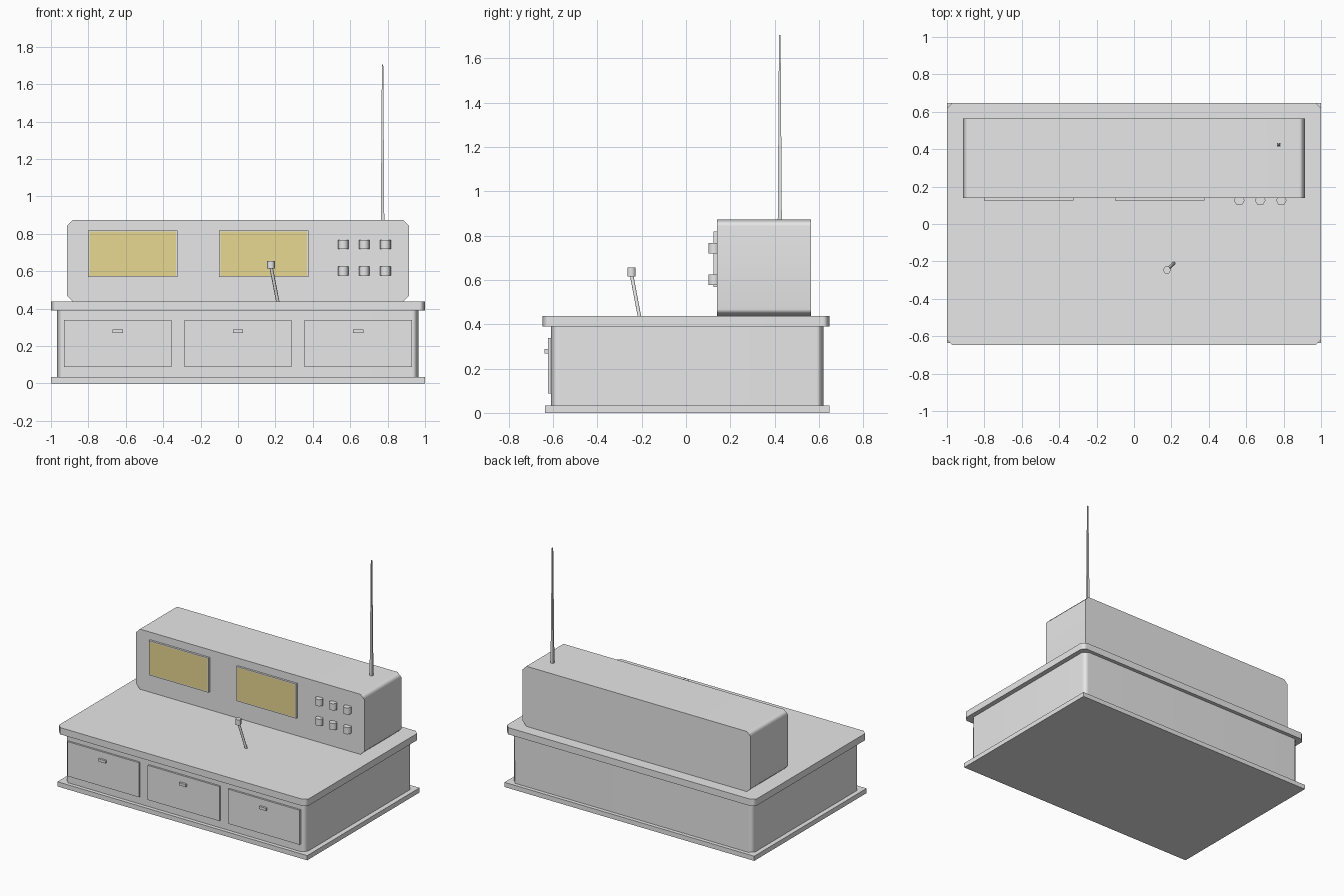
import bpy, bmesh, math
from mathutils import Vector, Matrix

if "Cube" in bpy.data.objects:
    bpy.data.objects.remove(bpy.data.objects["Cube"])


def material(name, rgb):
    m = bpy.data.materials.new(name)
    m.diffuse_color = (*rgb, 1)
    m.use_nodes = True
    m.node_tree.nodes["Principled BSDF"].inputs["Base Color"].default_value = m.diffuse_color
    return m


GREY = material("light_grey", (0.8, 0.8, 0.8))
YELLOW = material("screen_yellow", (0.8, 0.69, 0.29))


def finish(name, bm, mats=(GREY,), angle=None):
    bmesh.ops.recalc_face_normals(bm, faces=bm.faces)
    me = bpy.data.meshes.new(name)
    bm.to_mesh(me)
    bm.free()
    for m in mats:
        me.materials.append(m)
    ob = bpy.data.objects.new(name, me)
    bpy.context.collection.objects.link(ob)
    if angle:
        bpy.ops.object.select_all(action='DESELECT')
        ob.select_set(True)
        bpy.context.view_layer.objects.active = ob
        bpy.ops.object.shade_smooth_by_angle(angle=math.radians(angle))
        # keep the large faces flat, shade only across the chamfers
        ob.modifiers.new("weighted", 'WEIGHTED_NORMAL').keep_sharp = True
    return ob


def box_mesh(x, y, z):
    bm = bmesh.new()
    bmesh.ops.create_cube(bm, size=1)
    for v in bm.verts:
        v.co = Vector([r[0] if c < 0 else r[1] for c, r in zip(v.co, (x, y, z))])
    bm.normal_update()
    return bm


def box(name, x, y, z, axis=None, bevel=0.0):
    """Box from (min, max) ranges; edges along one axis may be chamfered."""
    bm = box_mesh(x, y, z)
    if axis is not None:
        edges = [e for e in bm.edges
                 if abs((e.verts[0].co - e.verts[1].co).normalized()[axis]) > 0.9]
        bmesh.ops.bevel(bm, geom=edges, offset=bevel, segments=1, affect='EDGES')
    return finish(name, bm, angle=50 if axis is not None else None)


def screen(name, x, y, z):
    """Grey plate with a yellow panel inset in its front face."""
    bm = box_mesh(x, y, z)
    front = [f for f in bm.faces if f.normal.y < -0.9]
    bmesh.ops.inset_region(bm, faces=front, thickness=0.01, depth=0)
    front[0].material_index = 1
    return finish(name, bm, (GREY, YELLOW))


def rod(name, a, b, r1, r2, sides=6, turn=90):
    """Tapered prism between two points."""
    a, b = Vector(a), Vector(b)
    bm = bmesh.new()
    bmesh.ops.create_cone(bm, cap_ends=True, segments=sides, radius1=r1,
                          radius2=r2, depth=(b - a).length)
    bm.transform(Matrix.Rotation(math.radians(turn), 4, 'Z'))
    bm.transform(Vector((0, 0, 1)).rotation_difference(b - a).to_matrix().to_4x4())
    bmesh.ops.translate(bm, verts=bm.verts, vec=(a + b) / 2)
    return finish(name, bm, angle=70)


# Desk: plinth, body with chamfered corners, top slab
box("base_plate", (-1, 1), (-0.637, 0.648), (0, 0.034))
box("desk_body", (-0.967, 0.965), (-0.61, 0.621), (0.034, 0.389), axis=2, bevel=0.033)
box("desk_top", (-1, 1), (-0.648, 0.648), (0.389, 0.438), axis=2, bevel=0.03)

# Drawers with handles
for i, x in enumerate((-0.643, 0, 0.643)):
    box(f"drawer_{i}", (x - 0.287, x + 0.287), (-0.623, -0.6), (0.088, 0.338))
    box(f"drawer_handle_{i}", (x - 0.027, x + 0.027), (-0.638, -0.62), (0.269, 0.288))

# Console on the desk, chamfered along its depth
box("console", (-0.913, 0.913), (0.14, 0.564), (0.438, 0.873), axis=1, bevel=0.03)

# Screens
for i, x in enumerate((-0.563, 0.138)):
    screen(f"screen_{i}", (x - 0.239, x + 0.239), (0.125, 0.145), (0.568, 0.818))

# Control knobs
for i, x in enumerate((0.563, 0.675, 0.788)):
    for j, z in enumerate((0.6, 0.742)):
        rod(f"knob_{i}_{j}", (x, 0.127, z - 0.024), (x, 0.127, z + 0.024), 0.029, 0.029)

# Microphone and antenna
rod("microphone_stem", (0.213, -0.21, 0.435), (0.177, -0.245, 0.62), 0.009, 0.009)
rod("microphone_head", (0.176, -0.246, 0.615), (0.176, -0.246, 0.655), 0.021, 0.021)
rod("antenna", (0.773, 0.423, 0.87), (0.773, 0.423, 1.705), 0.013, 0.005, 4, 45)
